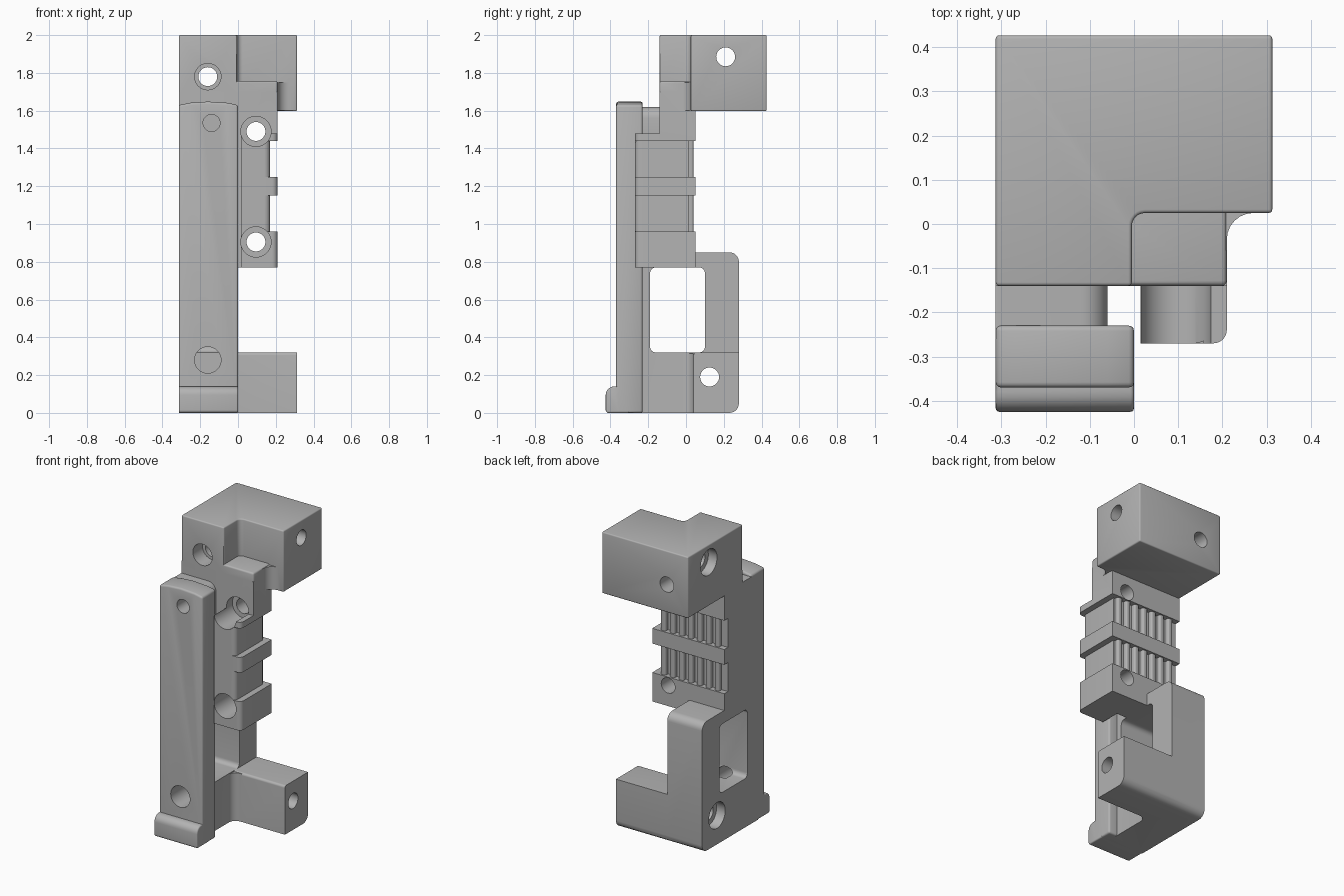
import bpy, bmesh, math
from mathutils import Vector

if "Cube" in bpy.data.objects:
    bpy.data.objects.remove(bpy.data.objects["Cube"])

grey = bpy.data.materials.new("plain_grey")
grey.use_nodes = True
grey.diffuse_color = (0.45, 0.45, 0.45, 1)
grey.node_tree.nodes["Principled BSDF"].inputs["Base Color"].default_value = grey.diffuse_color

L, R = -0.313, 0.313        # outer side planes
WEB = -0.06                 # inner side of the web


def rounded(points, steps=6):
    """Outline with optional corner radius as third value."""
    out = []
    for i, p in enumerate(points):
        here = Vector(p[:2])
        if len(p) < 3:
            out.append(here)
            continue
        a = (Vector(points[i - 1][:2]) - here).normalized()
        b = (Vector(points[(i + 1) % len(points)][:2]) - here).normalized()
        r = p[2]
        for k in range(steps + 1):
            t = math.pi / 2 * k / steps
            out.append(here + (a + b) * r - (b * math.cos(t) + a * math.sin(t)) * r)
    return out


def prism(name, axis, points, lo, hi, bevel=0):
    """Closed solid from an outline along an axis, optionally with soft edges."""
    place = {"x": lambda u, v, w: (w, u, v),
             "y": lambda u, v, w: (u, w, v),
             "z": lambda u, v, w: (u, v, w)}[axis]
    bm = bmesh.new()
    outline = rounded(points)
    low, high = ([bm.verts.new(place(p.x, p.y, w)) for p in outline] for w in (lo, hi))
    bm.faces.new(low[::-1])
    bm.faces.new(high)
    for i in range(len(outline)):
        bm.faces.new((low[i - 1], low[i], high[i], high[i - 1]))
    bmesh.ops.recalc_face_normals(bm, faces=bm.faces)
    if bevel:
        sharp = [e for e in bm.edges if e.calc_face_angle(0) > math.radians(40)]
        bmesh.ops.bevel(bm, geom=sharp, offset=bevel, segments=3, profile=0.5, affect="EDGES")
    mesh = bpy.data.meshes.new(name)
    bm.to_mesh(mesh)
    bm.free()
    mesh.materials.append(grey)
    ob = bpy.data.objects.new(name, mesh)
    bpy.context.collection.objects.link(ob)
    return ob


def box(name, x, y, z, bevel=0):
    return prism(name, "z", [(x[0], y[0]), (x[1], y[0]), (x[1], y[1]), (x[0], y[1])], *z, bevel)


def hole(axis, u, v, r, lo, hi):
    ring = [(u + r * math.cos(k * math.tau / 32), v + r * math.sin(k * math.tau / 32)) for k in range(32)]
    return prism("hole_cutter", axis, ring, lo, hi)


def combine(target, parts, operation):
    """Fold parts into the target and discard them."""
    for part in parts:
        part.hide_render = True
        mod = target.modifiers.new("combine", "BOOLEAN")
        mod.operation, mod.solver, mod.object = operation, "MANIFOLD", part
        bpy.context.view_layer.update()
        graph = bpy.context.evaluated_depsgraph_get()
        mesh = bpy.data.meshes.new_from_object(target.evaluated_get(graph))
        target.modifiers.clear()
        target.data = mesh
        bpy.data.objects.remove(part)


def clamp_outline(right, back):
    return [(L, back), (right, back), (right, -0.27, 0.03), (0.015, -0.27),
            (0.015, -0.14), (L, -0.14)]


# Web plate that joins everything
body = prism("bracket_body", "x", [
    (-0.3, 0), (0.28, 0, 0.05), (0.28, 0.85, 0.05), (0.012, 0.85, 0.03), (0.012, 1.7),
    (-0.14, 1.7), (-0.14, 1.5), (-0.3, 1.5)], L, WEB)

parts = [
    # Rounded shoulder behind the front column
    prism("shoulder", "y", [(L, 1.4), (WEB, 1.4), (WEB, 1.62, 0.06), (L, 1.62)], -0.26, -0.13),
    # Front column with a slightly arched top
    prism("front_column", "y", [(L, 0), (0, 0), (0, 1.63), (-0.06, 1.642), (-0.16, 1.648),
                                (-0.25, 1.642), (L, 1.63)], -0.37, -0.23, 0.012),
    # Toe at the foot of the column
    prism("toe", "x", [(-0.3, 0), (-0.425, 0, 0.015), (-0.425, 0.14, 0.045), (-0.3, 0.14)], L, 0, 0.008),
    # Lower mounting arm and its inner fillet
    prism("lower_arm", "x", [(0.04, 0), (0.28, 0, 0.05), (0.28, 0.32), (0.04, 0.32, 0.015)], -0.2, R),
    prism("arm_fillet", "z", [(-0.1, 0.1), (0, 0.1), (0, 0.04), (WEB, 0.04, 0.05),
                              (WEB, -0.03), (-0.1, -0.03)], 0, 0.315),
    # Upper mounting block
    prism("top_block", "z", [(L, -0.14), (-0.005, -0.14), (-0.005, 0.025, 0.03), (R, 0.025),
                             (R, 0.427), (L, 0.427)], 1.597, 2, 0.008),
    # Neck under the top block and its fillet
    box("neck", (L, 0.21), (-0.14, 0.05), (1.45, 1.7)),
    box("neck_top", (-0.1, 0.21), (-0.14, 0.1), (1.62, 1.757), 0.012),
    prism("neck_fillet", "z", [(0.15, 0.1), (0.29, 0.1), (0.29, 0.025), (0.21, 0.025, 0.06),
                               (0.21, -0.06), (0.15, -0.06)], 1.6, 1.75),
    # Clamp core
    prism("clamp_core", "z", clamp_outline(0.17, 0.012), 0.772, 1.478),
]
# Clamp flanges
for z0, z1 in ((0.77, 0.96), (1.15, 1.25), (1.44, 1.48)):
    parts.append(prism("clamp_flange", "z", clamp_outline(0.21, 0.05), z0, z1))
# Vertical ribs on the back
for i in range(7):
    x = -0.25 + i * 0.065
    parts.append(prism("back_rib", "z", [(x - 0.018, 0), (x + 0.018, 0), (x + 0.018, 0.04, 0.012),
                                         (x - 0.018, 0.04, 0.012)], 0.9, 1.46))
combine(body, parts, "UNION")

cuts = [
    # Side window
    prism("window_cutter", "x", [(-0.19, 0.32, 0.03), (0.1, 0.32, 0.03), (0.1, 0.77, 0.03),
                                 (-0.19, 0.77, 0.03)], -0.4, 0.01),
    # Front column holes
    hole("y", -0.16, 0.28, 0.07, -0.5, -0.1),
    hole("y", -0.14, 1.535, 0.045, -0.5, -0.24),
    # Front to back hole through the top block
    hole("y", -0.16, 1.78, 0.05, -0.5, 0.5),
    hole("y", -0.16, 1.78, 0.07, -0.5, -0.04),
    # Sideways holes with counterbores
    hole("x", 0.21, 1.885, 0.05, -0.5, 0.5),
    hole("x", 0.21, 1.885, 0.085, -0.5, -0.25),
    hole("x", 0.125, 0.19, 0.05, -0.5, 0.5),
    hole("x", 0.125, 0.19, 0.085, -0.5, -0.25),
]
# Clamp screw holes
for z in (0.905, 1.49):
    cuts += [hole("y", 0.095, z, 0.05, -0.5, 0.2), hole("y", 0.095, z, 0.08, -0.5, -0.08)]
combine(body, cuts, "DIFFERENCE")

bpy.ops.object.select_all(action="DESELECT")
body.select_set(True)
bpy.context.view_layer.objects.active = body
bpy.ops.object.shade_smooth_by_angle(angle=math.radians(32))
